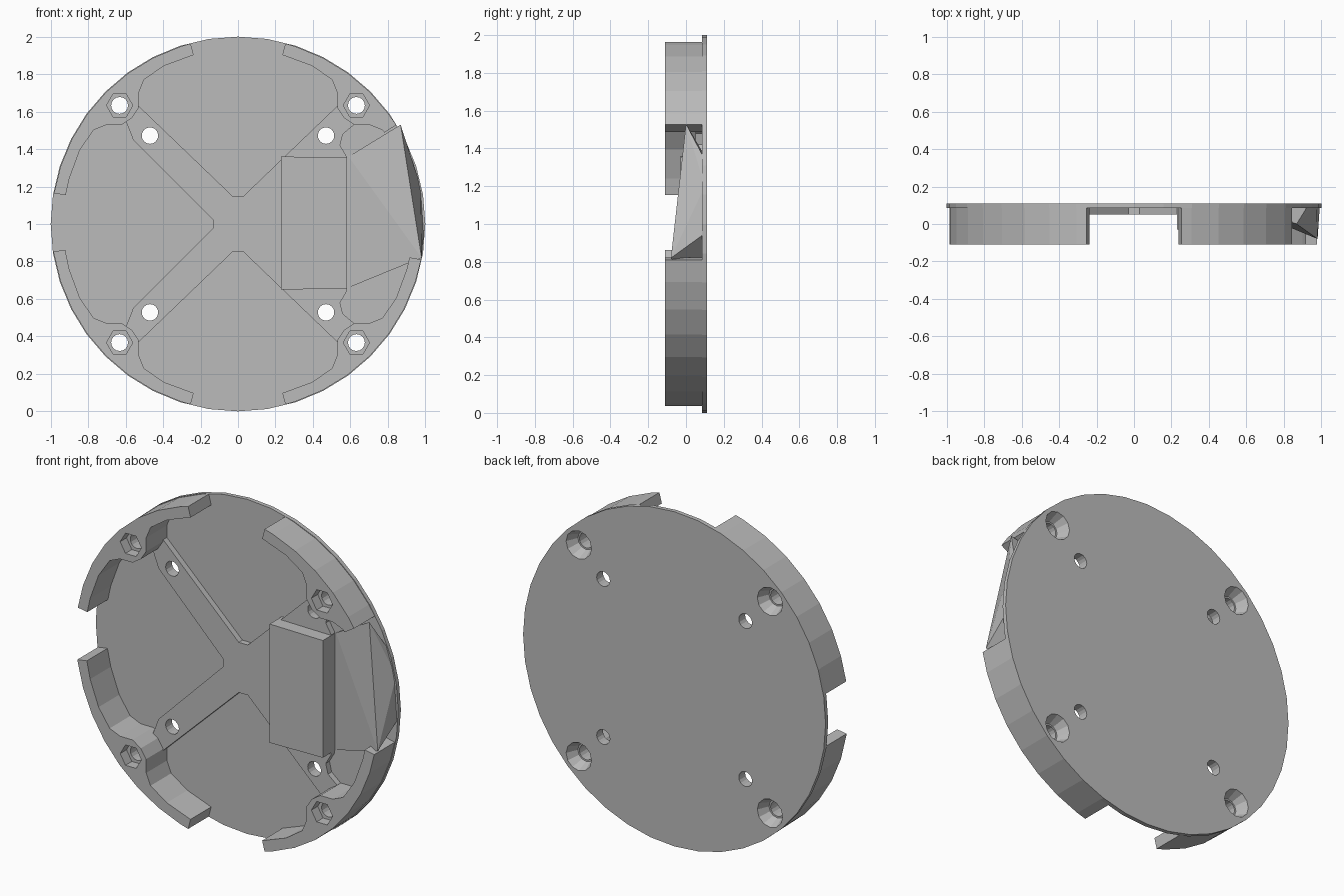
import bpy, bmesh, math

if "Cube" in bpy.data.objects:
    bpy.data.objects.remove(bpy.data.objects["Cube"])

BACK, FRONT, FLOOR, RIB = 0.11, -0.11, 0.085, 0.05

mat = bpy.data.materials.new("plain grey")
mat.diffuse_color = (0.5, 0.5, 0.5, 1)
mat.use_nodes = True
mat.node_tree.nodes["Principled BSDF"].inputs["Base Color"].default_value = mat.diffuse_color


def finish(name, bm):
    bmesh.ops.recalc_face_normals(bm, faces=bm.faces)
    me = bpy.data.meshes.new(name)
    bm.to_mesh(me)
    bm.free()
    me.materials.append(mat)
    ob = bpy.data.objects.new(name, me)
    bpy.context.collection.objects.link(ob)
    return ob


def slab(name, pts, y0, y1):
    """Extrude an (x, z) outline, z measured from the disk centre, along y."""
    bm = bmesh.new()
    a = [bm.verts.new((x, y0, z + 1)) for x, z in pts]
    b = [bm.verts.new((x, y1, z + 1)) for x, z in pts]
    bm.faces.new(a)
    bm.faces.new(b[::-1])
    n = len(pts)
    for i in range(n):
        j = (i + 1) % n
        bm.faces.new((a[i], b[i], b[j], a[j]))
    return finish(name, bm)


def frustum(name, cx, cz, r0, r1, y0, y1, n):
    bm = bmesh.new()
    rings = []
    for r, y in ((r0, y0), (r1, y1)):
        rings.append([bm.verts.new((cx + r * math.cos(math.tau * i / n), y,
                                    1 + cz + r * math.sin(math.tau * i / n))) for i in range(n)])
    bm.faces.new(rings[0])
    bm.faces.new(rings[1][::-1])
    for i in range(n):
        j = (i + 1) % n
        bm.faces.new((rings[0][i], rings[1][i], rings[1][j], rings[0][j]))
    return finish(name, bm)


def combine(target, other, op):
    m = target.modifiers.new("b", 'BOOLEAN')
    m.operation, m.solver, m.object = op, 'EXACT', other
    bpy.context.view_layer.objects.active = target
    bpy.ops.object.modifier_apply(modifier=m.name)
    bpy.data.objects.remove(other, do_unlink=True)


def polar(r, deg):
    t = math.radians(deg)
    return (r * math.cos(t), r * math.sin(t))


# Thin round back plate
body = frustum("round_mount_plate", 0, 0, 1, 1, FLOOR, BACK, 40)

# Shallow cross of ribs, wide on the right side
right = [(0.03, 0.15), (0.53, 0.63), (0.63, 0.63), (0.62, 0.53), (0.56, 0.48), (0.545, 0.42), (0.58, 0.36)]
left = [(-0.13, 0.02), (-0.56, 0.45), (-0.63, 0.63), (-0.53, 0.63), (-0.03, 0.15)]
flip = lambda p: [(x, -z) for x, z in reversed(p)]
combine(body, slab("ribs", right + flip(right) + flip(left) + left, RIB, 0.1), 'UNION')

# Raised rectangular pad
combine(body, slab("pad", [(0.23, -0.35), (0.582, -0.345), (0.582, 0.355), (0.23, 0.36)], -0.03, 0.101), 'UNION')

# Sloped floor of the right pocket
bm = bmesh.new()
for p in ((0.59, 0.083, 0.66), (0.59, 0.083, 1.36), (0.868, 0.0, 1.53), (0.98, -0.08, 0.82),
          (0.992, 0.1, 0.95), (0.975, 0.1, 1.2), (0.93, 0.1, 1.34), (0.59, 0.1, 0.66), (0.59, 0.1, 1.36)):
    bm.verts.new(p)
bmesh.ops.convex_hull(bm, input=bm.verts[:])
combine(body, finish("ramp", bm), 'UNION')


# Four rim walls, each swelling inward into a screw post
def inner(d):
    keys = [(0, 0.80), (4.5, 0.816), (8, 0.88), (12, 0.92), (20, 0.932), (90, 0.935)]
    d = abs(d)
    for (a, ra), (b, rb) in zip(keys, keys[1:]):
        if d <= b:
            return ra + (rb - ra) * (d - a) / (b - a)


for mid, lo, hi in ((45, 32, 75.3), (135, 104.7, 170.5), (225, 188.5, 255.3), (315, 284.7, 349)):
    angs = sorted({lo, hi} | {mid + d for d in (-30, -20, -12, -8, -4.5, 0, 4.5, 8, 12, 20, 30)
                              if lo < mid + d < hi})
    outer = sorted({lo, hi} | {a for a in range(0, 360, 9) if lo < a < hi})
    pts = [polar(0.996, a) for a in outer] + [polar(inner(a - mid), a) for a in reversed(angs)]
    combine(body, slab("wall", pts, FRONT, 0.102), 'UNION')

# Screw holes with a hexagonal recess in front and a cone recess behind
for sx in (-1, 1):
    for sz in (-1, 1):
        x, z = 0.632 * sx, 0.633 * sz
        for args in ((x, z, 0.045, 0.045, -0.2, 0.2, 16),
                     (x, z, 0.07, 0.07, -0.2, -0.05, 6),
                     (x, z, 0.055, 0.086, 0.04, 0.115, 12),
                     (0.47 * sx, 0.472 * sz, 0.044, 0.044, -0.2, 0.2, 16)):
            combine(body, frustum("hole", *args), 'DIFFERENCE')
